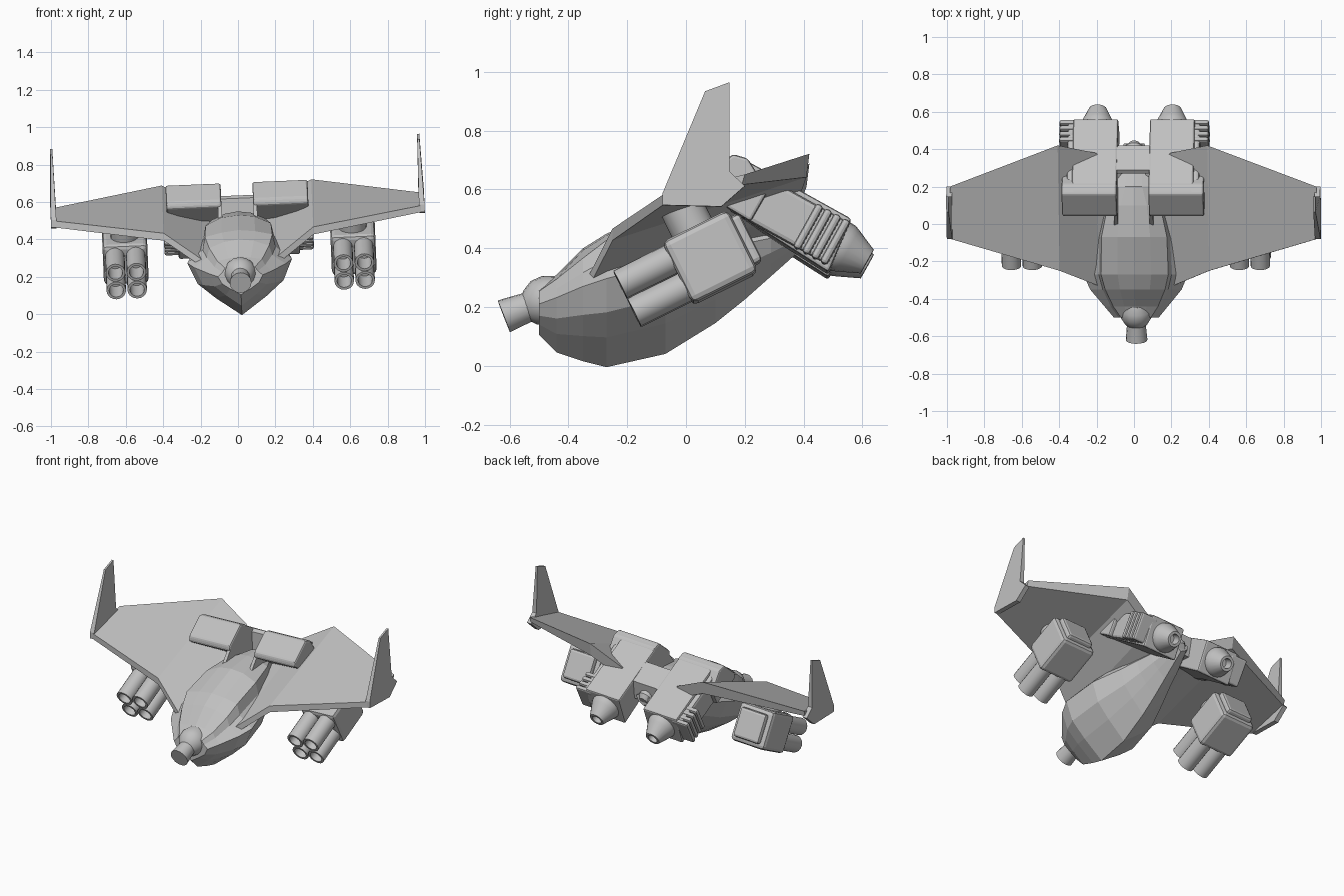
import bpy, bmesh, math
from mathutils import Vector, Matrix

old = bpy.data.objects.get("Cube")
if old:
    bpy.data.objects.remove(old, do_unlink=True)

# One plain grey hull paint
GREY = (0.53, 0.53, 0.53, 1)
paint = bpy.data.materials.new("hull_grey")
paint.use_nodes = True
paint.diffuse_color = GREY
paint.node_tree.nodes["Principled BSDF"].inputs["Base Color"].default_value = GREY

# The craft banks slightly, left wing high
BANK = (Matrix.Translation((0, 0, 0.5)) @ Matrix.Rotation(-0.042, 4, 'Y')
        @ Matrix.Translation((0, 0, -0.5)))


def loft(name, rings, mirror=False, bevel=0, smooth=False):
    """Skin a list of equal-length point rings and cap both ends."""
    bm = bmesh.new()
    loops = [[bm.verts.new(p) for p in ring] for ring in rings]
    for a, b in zip(loops, loops[1:]):
        for i in range(len(a)):
            j = (i + 1) % len(a)
            bm.faces.new((a[i], a[j], b[j], b[i]))
    bm.faces.new(loops[0][::-1])
    bm.faces.new(loops[-1])
    bmesh.ops.recalc_face_normals(bm, faces=bm.faces)
    mesh = bpy.data.meshes.new(name)
    bm.to_mesh(mesh)
    bm.free()
    mesh.materials.append(paint)
    obj = bpy.data.objects.new(name, mesh)
    bpy.context.collection.objects.link(obj)
    obj.matrix_world = BANK
    if smooth:
        bpy.ops.object.select_all(action='DESELECT')
        obj.select_set(True)
        bpy.context.view_layer.objects.active = obj
        bpy.ops.object.shade_smooth_by_angle(angle=math.radians(35))
    if bevel:
        mod = obj.modifiers.new("Bevel", 'BEVEL')
        mod.width, mod.segments = bevel, 2
    if mirror:
        obj.modifiers.new("Mirror", 'MIRROR').use_axis[0] = True
    return obj


def prism(name, profile, x0, x1, **kw):
    """Extrude a side profile of (y, z) points between two x values."""
    return loft(name, [[(x, y, z) for y, z in profile] for x in (x0, x1)], **kw)


def turned(name, start, axis, profile, sides=20, **kw):
    """Turn (distance, radius) pairs around an axis in the yz plane."""
    side = Vector((1, 0, 0))
    up = axis.cross(side)
    rings = []
    for d, r in profile:
        c = Vector(start) + axis * d
        turns = [2 * math.pi * i / sides for i in range(sides)]
        rings.append([c + side * r * math.cos(t) + up * r * math.sin(t) for t in turns])
    return loft(name, rings, smooth=True, **kw)


def slab(centre, axis, along, up):
    """Side profile of a box tilted along an axis, sized by half extents."""
    c, n = Vector(centre), Vector((0, -axis.z, axis.y))
    pts = [c + axis * along * a + n * up * b for a, b in ((-1, -1), (1, -1), (1, 1), (-1, 1))]
    return [(p.y, p.z) for p in pts]


# Faceted hull: y, keel z, chine z and half width, shoulder z and half width, top z
stations = [
    (-.50, .105, .205, .12, .25, .08, .27),
    (-.44, .045, .225, .17, .29, .12, .31),
    (-.35, .015, .26, .245, .36, .16, .40),
    (-.27, -.005, .285, .28, .42, .18, .45),
    (-.07, .04, .34, .25, .48, .175, .53),
    (.10, .145, .38, .18, .51, .14, .55),
    (.20, .225, .41, .14, .51, .09, .55),
    (.29, .305, .43, .11, .46, .08, .47),
    (.43, .43, .47, .05, .49, .04, .50),
]
rings = []
for y, zk, zc, wc, zs, ws, zt in stations:
    deep = zc - zk
    half = [(wc * .48, zk + deep * .33), (wc * .82, zk + deep * .61), (wc, zc),
            (ws + .015, zc + (zs - zc) * .5), (ws, zs), (ws * .5, zt - .01)]
    left = [(x, y, z) for x, z in half]
    right = [(-x, y, z) for x, z in reversed(half)]
    rings.append([(0, y, zk)] + left + [(0, y, zt)] + right)
loft("hull", rings)

# Nose turret and barrel
nose_axis = Vector((0, -.93, -.36)).normalized()
turned("nose_turret", (0, -.47, .222), nose_axis,
       [(-.05, .07), (-.01, .085), (.03, .083), (.065, .062), (.085, .04)], sides=16)
turned("nose_barrel", (0, -.48, .222), nose_axis,
       [(0, .05), (.06, .05), (.15, .058)], sides=16)

# Wings: x, leading edge (y, z), trailing edge (y, z), leading and trailing thickness
ribs = [
    (.06, -.30, .29, .28, .48, .03, .06),
    (.20, -.33, .30, .38, .60, .04, .08),
    (.40, -.25, .45, .42, .705, .04, .08),
    (.98, -.08, .54, .20, .61, .035, .035),
]
loft("wing", [[(x, yl, zl), (x, yt, zt), (x, yt - .01, zt - tt), (x, yl, zl - tl)]
              for x, yl, zl, yt, zt, tl, tt in ribs], mirror=True)

# Upright wing tip fins, thinner toward the top
fin = [(-.08, .505), (.12, .50), (.20, .57), (.148, .62), (.148, .924), (.065, .893), (-.08, .545)]
loft("tip_fin", [[(low if z < .7 else high, y, z) for y, z in fin]
                 for low, high in ((.97, .976), (1.0, .988))], mirror=True)

# Engines slope down toward the back, open undersides facing forward
engine_axis = Vector((0, .875, -.485)).normalized()
rear = Vector((.2, .525, .397))
prism("engine_body", [(.06, .575), (.17, .705), (.563, .487), (.485, .305)],
      .085, .325, mirror=True, bevel=.01)
prism("intake_hood", [(.042, .58), (.045, .612), (.16, .705), (.21, .69), (.28, .58), (.22, .475)],
      .085, .38, mirror=True, bevel=.01)
prism("intake_wall", [(-.02, .50), (.06, .60), (.2, .6), (.1, .46)], .085, .105, mirror=True)
prism("engine_side", slab(rear - engine_axis * .22, engine_axis, .2, .08),
      .30, .355, mirror=True, bevel=.015)
for i in range(4):
    c = rear - engine_axis * (.02 + .035 * i)
    prism(f"cooling_rib_{i + 1}", slab(c, engine_axis, .014, .085),
          .28, .40, mirror=True, bevel=.012)
turned("engine_nozzle", rear, engine_axis,
       [(-.03, .088), (.01, .088), (.03, .08), (.105, .046), (.105, .03), (.05, .03)], mirror=True)

# Bridge between the engines with a tail knob
prism("engine_bridge", [(.27, .45), (.27, .62), (.29, .635), (.42, .56), (.40, .44)], -.09, .09)
turned("tail_knob", (0, .36, .50), engine_axis, [(0, .045), (.06, .045), (.085, .025)], sides=12)

# Rocket pods hang under the wings, nose down
pod_axis = Vector((0, .895, .446)).normalized()
pod_up = Vector((0, -pod_axis.z, pod_axis.y))
pod = Vector((.61, .082, .342))
prism("pod_box", slab(pod, pod_axis, .125, .117), .49, .73, mirror=True, bevel=.022)
prism("pod_back_plate", slab(pod + pod_axis * .13, pod_axis, .025, .09),
      .52, .70, mirror=True, bevel=.015)
turned("pod_pylon", pod + pod_up * .08 - pod_axis * .01, pod_up, [(0, .075), (.12, .075)],
       mirror=True)
for row, lift in (("upper", .053), ("lower", -.053)):
    for col, dx in (("inner", -.056), ("outer", .056)):
        start = pod - pod_axis * .09 + pod_up * lift + Vector((dx, 0, 0))
        turned(f"rocket_tube_{row}_{col}", start, -pod_axis,
               [(0, .052), (.225, .052), (.225, .038), (.1, .038)], mirror=True)
